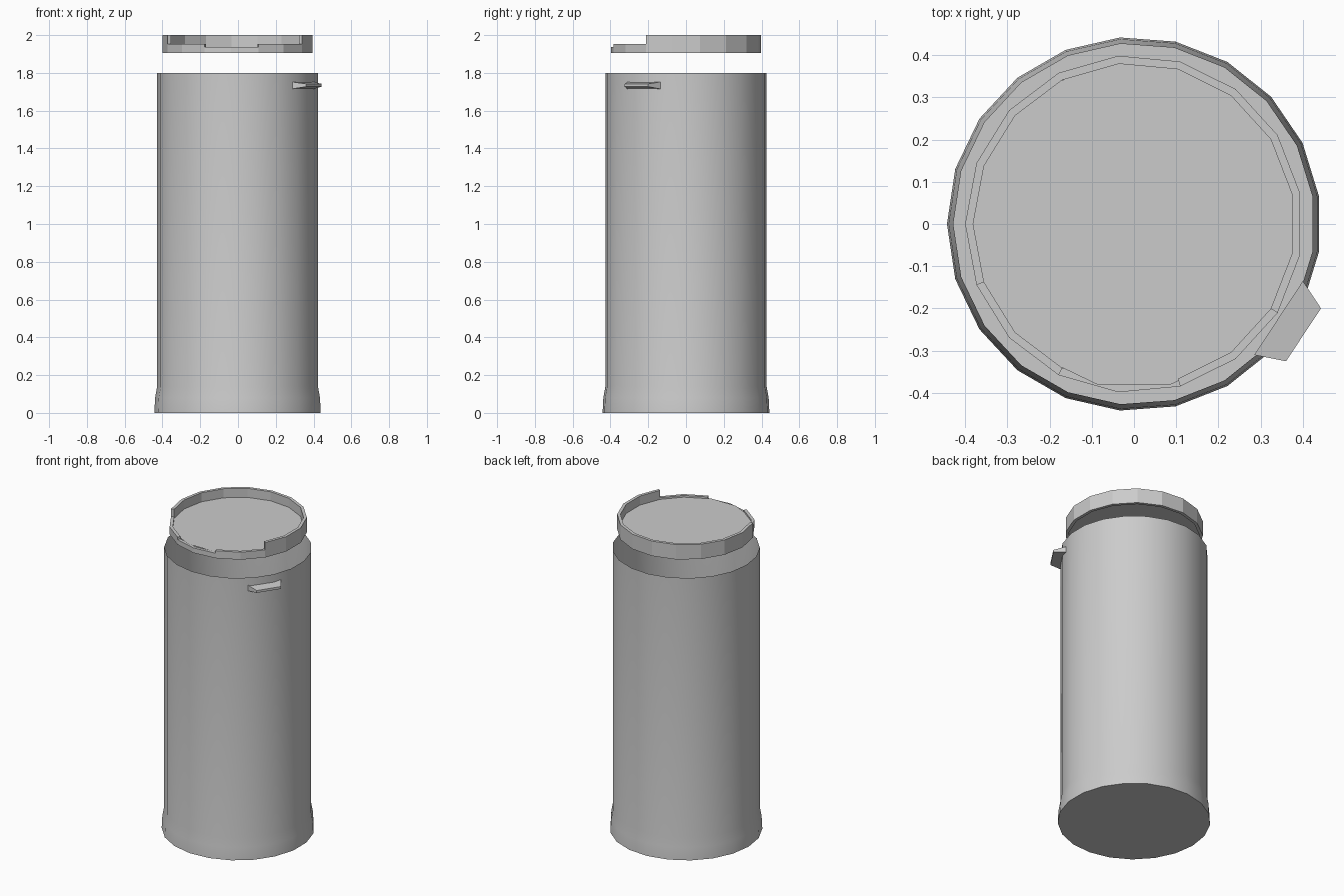
import bpy, bmesh
from math import pi, cos, sin, radians

if "Cube" in bpy.data.objects:
    bpy.data.objects.remove(bpy.data.objects["Cube"])


def ring_pts(r, n, z):
    # polygon with one corner on the -x side
    return [(r * cos(pi + 2 * pi * i / n), r * sin(pi + 2 * pi * i / n), z) for i in range(n)]


def make(name, bm, smooth=False):
    bmesh.ops.recalc_face_normals(bm, faces=bm.faces)
    mesh = bpy.data.meshes.new(name)
    bm.to_mesh(mesh)
    bm.free()
    ob = bpy.data.objects.new(name, mesh)
    bpy.context.collection.objects.link(ob)
    if smooth:
        bpy.ops.object.select_all(action='DESELECT')
        ob.select_set(True)
        bpy.context.view_layer.objects.active = ob
        bpy.ops.object.shade_smooth_by_angle(angle=radians(35))
    return ob


def prism(bm, lower, upper):
    n = len(lower)
    a = [bm.verts.new(p) for p in lower]
    b = [bm.verts.new(p) for p in upper]
    bm.faces.new(a[::-1])
    bm.faces.new(b)
    for i in range(n):
        j = (i + 1) % n
        bm.faces.new((a[i], a[j], b[j], b[i]))


# Open-topped canister with flared foot
N = 21
profile = [(0.443, 0), (0.439, 0.08), (0.428, 0.14), (0.428, 1.8)]
bm = bmesh.new()
loops = [[bm.verts.new(p) for p in ring_pts(r, N, z)] for r, z in profile]
bm.faces.new(loops[0][::-1])
for lo, hi in zip(loops, loops[1:]):
    for i in range(N):
        j = (i + 1) % N
        bm.faces.new((lo[i], lo[j], hi[j], hi[i]))
make("canister_body", bm, True)

# Lid rim, stepped down in height around the front opening
M, Z0 = 17, 1.905
heights = [2.0] + [1.953] * 2 + [1.937] * 2 + [1.953] * 2 + [2.0] * 10
heights[5:7] = [1.953, 1.953]
outer, inner = ring_pts(0.40, M, 0), ring_pts(0.381, M, 0)
bm = bmesh.new()


def col(i, z):
    return [bm.verts.new((p[0], p[1], z)) for p in (outer[i % M], inner[i % M])]


for i, h in enumerate(heights):
    (a, b), (c, d) = col(i, Z0), col(i + 1, Z0)
    (e, f), (g, k) = col(i, h), col(i + 1, h)
    for quad in ((a, c, g, e), (d, b, f, k), (e, g, k, f), (c, a, b, d)):
        bm.faces.new(quad)
    # end walls where the height steps down
    if heights[i - 1] < h:
        bm.faces.new((b, a, e, f))
    if heights[(i + 1) % M] < h:
        bm.faces.new((c, d, k, g))
bmesh.ops.remove_doubles(bm, verts=bm.verts, dist=0.0001)
make("lid_rim", bm)

# Flat lid plate inside the rim
bm = bmesh.new()
bm.faces.new([bm.verts.new(p) for p in ring_pts(0.39, 14, 1.942)])
make("lid_plate", bm)

# Small tapered tab on the front right of the wall
plan = [(0.285, -0.31), (0.36, -0.325), (0.443, -0.20), (0.40, -0.135)]
low = [1.715, 1.727, 1.727, 1.715]
top = [1.752, 1.742, 1.742, 1.752]
bm = bmesh.new()
prism(bm, [(x, y, z) for (x, y), z in zip(plan, low)],
      [(x, y, z) for (x, y), z in zip(plan, top)])
make("side_tab", bm)
